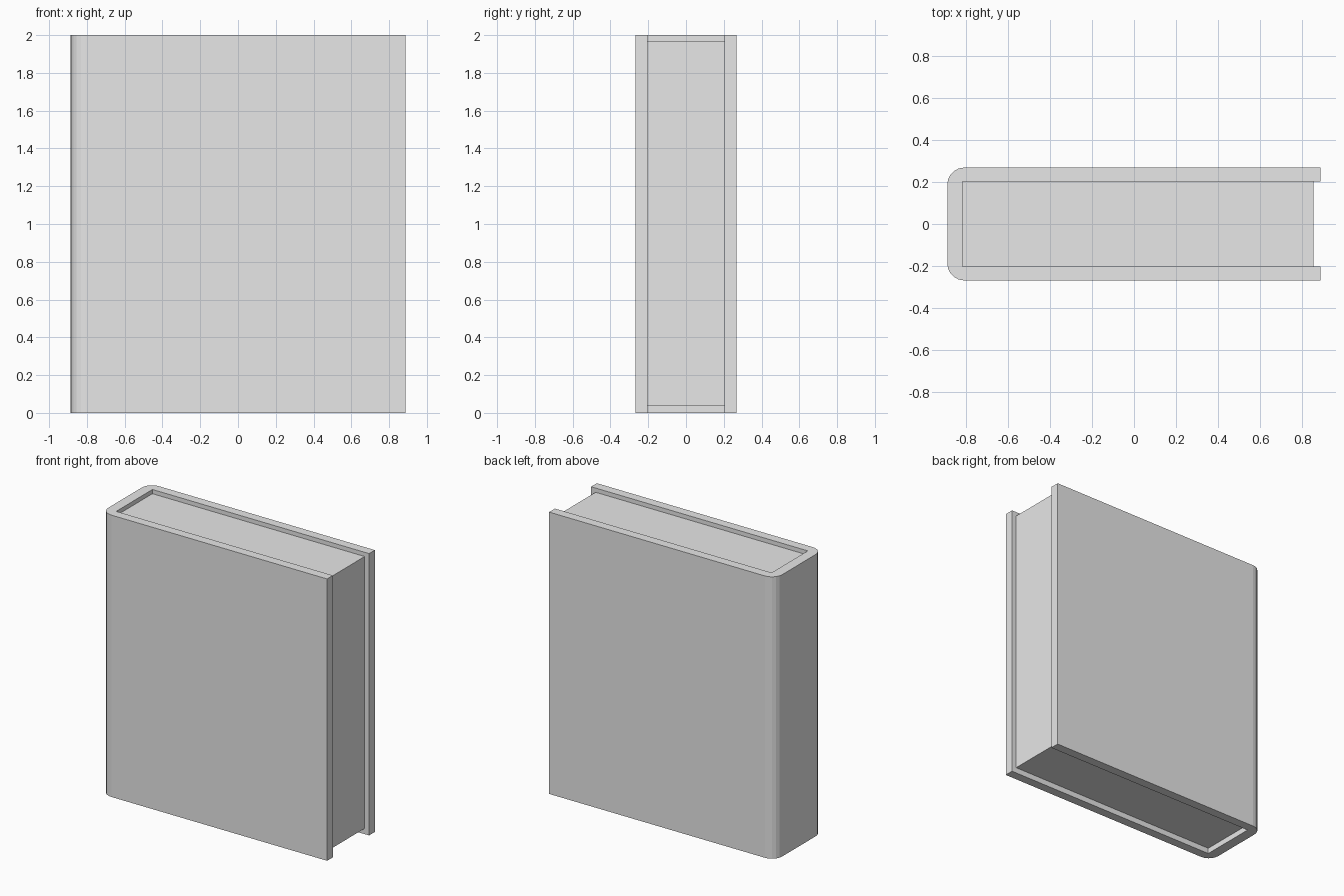
import bpy
import bmesh
from math import cos, sin, pi

cube = bpy.data.objects.get("Cube")
if cube:
    bpy.data.objects.remove(cube, do_unlink=True)

HALF_X, HALF_Y, HEIGHT = 0.887, 0.268, 2.0
INNER_X, INNER_Y = -0.814, 0.203
RADIUS, STEPS = 0.08, 5

grey = bpy.data.materials.new("plain_grey")
grey.use_nodes = True
colour = (0.8, 0.8, 0.8, 1)
grey.diffuse_color = colour
grey.node_tree.nodes["Principled BSDF"].inputs["Base Color"].default_value = colour


def extrude_outline(name, outline, bottom, top):
    """Raise a flat outline into a solid between two heights."""
    bm = bmesh.new()
    face = bm.faces.new([bm.verts.new((x, y, bottom)) for x, y in outline])
    raised = bmesh.ops.extrude_face_region(bm, geom=[face])
    verts = [v for v in raised["geom"] if isinstance(v, bmesh.types.BMVert)]
    bmesh.ops.translate(bm, verts=verts, vec=(0, 0, top - bottom))
    # extruding a lone face keeps its original as the bottom cap
    bmesh.ops.recalc_face_normals(bm, faces=bm.faces)
    mesh = bpy.data.meshes.new(name)
    bm.to_mesh(mesh)
    bm.free()
    mesh.materials.append(grey)
    obj = bpy.data.objects.new(name, mesh)
    bpy.context.collection.objects.link(obj)
    return obj


# Wraparound cover: half the U-shaped outline, mirrored for the other board
half = [(INNER_X, INNER_Y), (HALF_X, INNER_Y), (HALF_X, HALF_Y)]
for i in range(STEPS + 1):
    a = pi / 2 * (1 + i / STEPS)
    half.append((-HALF_X + RADIUS + RADIUS * cos(a),
                 HALF_Y - RADIUS + RADIUS * sin(a)))
outline = half + [(x, -y) for x, y in reversed(half)]
extrude_outline("cover", outline, 0, HEIGHT)

# Page block, set back from the open edges of the cover
pages = [(INNER_X, -INNER_Y), (0.852, -INNER_Y),
         (0.852, INNER_Y), (INNER_X, INNER_Y)]
extrude_outline("pages", pages, 0.04, 1.97)
